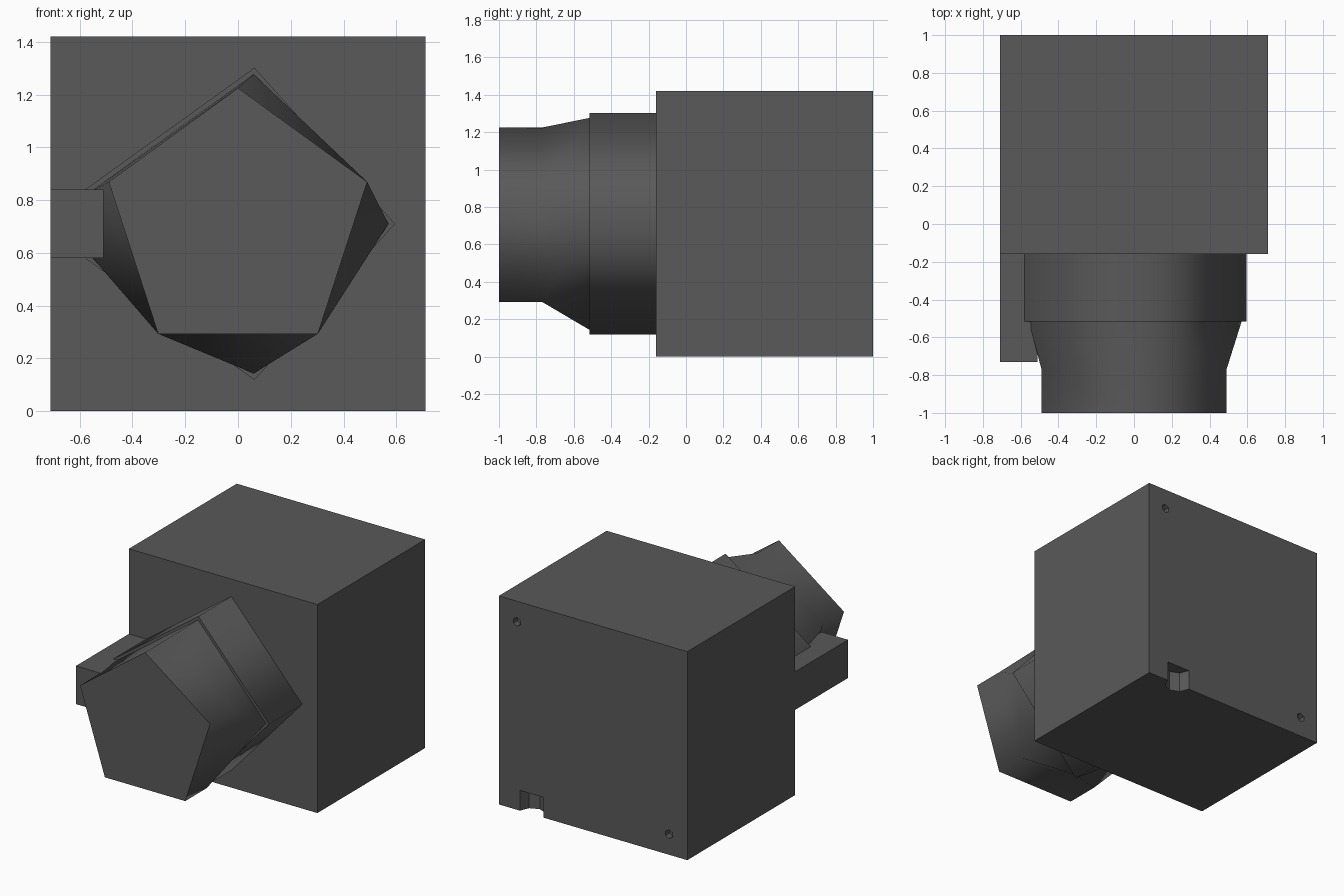
import bpy, bmesh, math

if "Cube" in bpy.data.objects:
    bpy.data.objects.remove(bpy.data.objects["Cube"])

dark = bpy.data.materials.new("dark_casing")
dark.diffuse_color = (0.1, 0.1, 0.1, 1)
dark.use_nodes = True
dark.node_tree.nodes["Principled BSDF"].inputs["Base Color"].default_value = dark.diffuse_color

CZ = 0.71  # height of the barrel axis


def finish(name, bm, smooth=None):
    bmesh.ops.recalc_face_normals(bm, faces=bm.faces)
    me = bpy.data.meshes.new(name)
    bm.to_mesh(me)
    bm.free()
    me.materials.append(dark)
    ob = bpy.data.objects.new(name, me)
    bpy.context.collection.objects.link(ob)
    if smooth:
        bpy.ops.object.select_all(action='DESELECT')
        ob.select_set(True)
        bpy.context.view_layer.objects.active = ob
        bpy.ops.object.shade_smooth_by_angle(angle=math.radians(smooth))
    return ob


def box(name, lo, hi):
    bm = bmesh.new()
    bmesh.ops.create_cube(bm, size=1)
    for v in bm.verts:
        v.co = [a + (c + 0.5) * (b - a) for a, b, c in zip(lo, hi, v.co)]
    return finish(name, bm)


def loft(name, rings):
    """Skin (y, radius, angles) rings around the barrel axis, capped at both ends."""
    bm = bmesh.new()
    loops = [[bm.verts.new((r * math.cos(math.radians(a)), y,
                            CZ + r * math.sin(math.radians(a)))) for a in angles]
             for y, r, angles in rings]
    for a, b in zip(loops, loops[1:]):
        for i in range(len(a)):
            j = (i + 1) % len(a)
            bm.faces.new((a[i], a[j], b[j], b[i]))
    bm.faces.new(loops[0])
    bm.faces.new(loops[-1])
    return finish(name, bm, 88)


def prism(name, sides, radius, height, centre, along_y=False, turn=0):
    bm = bmesh.new()
    bmesh.ops.create_cone(bm, cap_ends=True, segments=sides, radius1=radius,
                          radius2=radius, depth=height)
    ob = finish(name, bm)
    ob.location = centre
    ob.rotation_euler = (math.pi / 2 if along_y else 0, 0, turn)
    return ob


# Main housing and the side bracket
body = box("housing", (-0.71, -0.16, 0), (0.71, 1, 1.42))
box("side_bracket", (-0.71, -0.73, 0.58), (-0.51, -0.15, 0.84))

# Five-sided barrel: uneven collar, then a twist to a regular pentagon
uneven = (84, 0, -84, -167.5, -192.5)
regular = (90, 18, -54, -126, -198)
loft("barrel_collar", [(-0.15, 0.595, uneven), (-0.515, 0.595, uneven)])
loft("barrel_nose", [(-0.50, 0.57, uneven), (-0.515, 0.57, uneven),
                     (-0.77, 0.515, regular), (-1, 0.515, regular)])

# Rear screw holes and cable notch
cutters = [prism("screw_hole_cutter", 6, 0.03, 0.08, (s * 0.573, 1, CZ + s * 0.57), True)
           for s in (-1, 1)]
cutters.append(prism("cable_notch_cutter", 8, 0.088, 0.238, (0.463, 1, 0.019)))
for cutter in cutters:
    cutter.hide_render = True
    cutter.display_type = 'WIRE'
    mod = body.modifiers.new(cutter.name, 'BOOLEAN')
    mod.operation = 'DIFFERENCE'
    mod.solver = 'EXACT'
    mod.object = cutter
